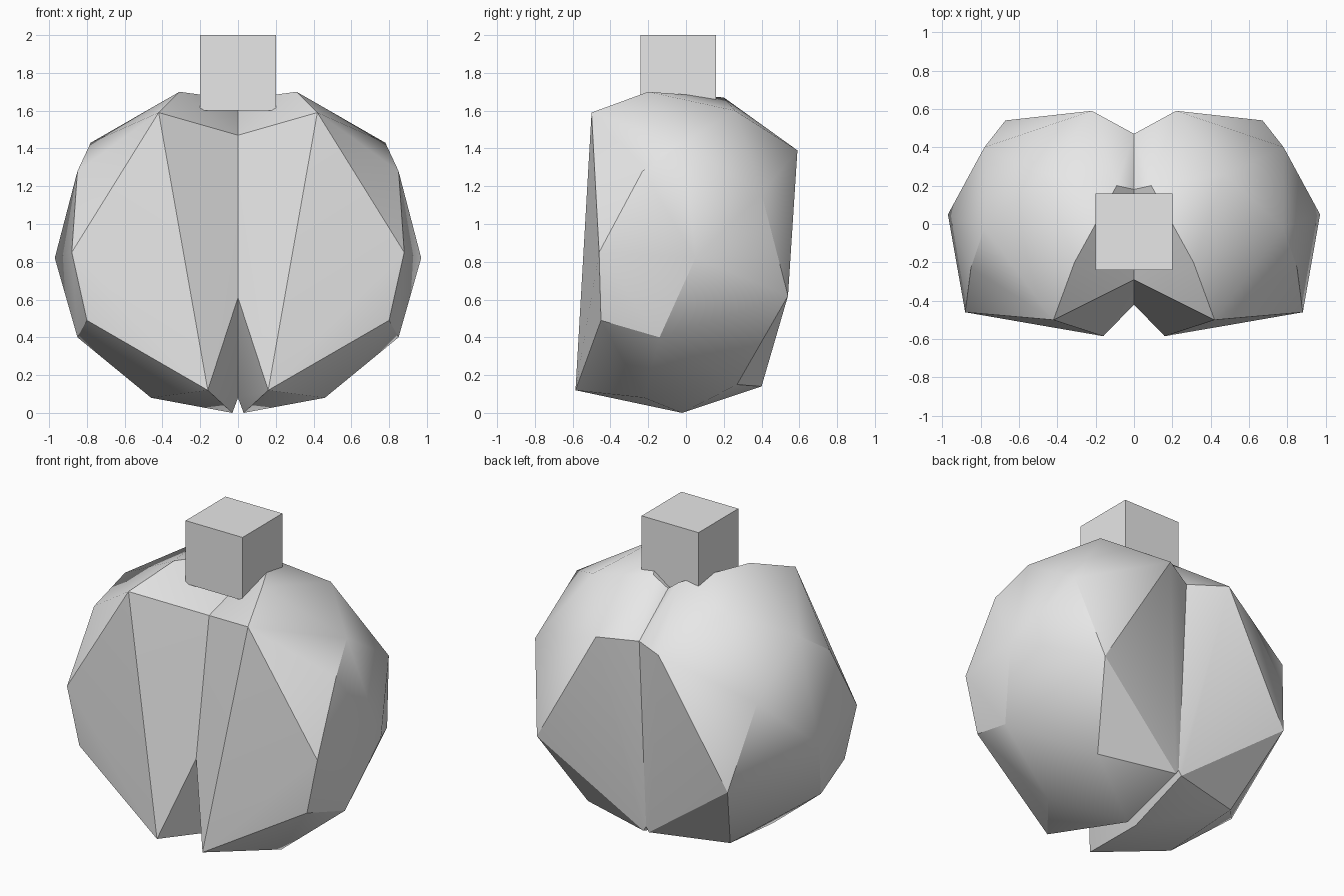
import bpy, bmesh
from mathutils import Vector

old = bpy.data.objects.get("Cube")
if old:
    bpy.data.objects.remove(old, do_unlink=True)

# One plain grey for everything
grey = bpy.data.materials.new("plain_grey")
grey.use_nodes = True
colour = (0.8, 0.8, 0.8, 1)
grey.diffuse_color = colour
grey.node_tree.nodes["Principled BSDF"].inputs["Base Color"].default_value = colour


def add_object(name, bm):
    mesh = bpy.data.meshes.new(name)
    bmesh.ops.recalc_face_normals(bm, faces=bm.faces)
    bm.to_mesh(mesh)
    bm.free()
    mesh.materials.append(grey)
    obj = bpy.data.objects.new(name, mesh)
    bpy.context.collection.objects.link(obj)
    return obj


# Corner points of the left lobe
front = [(.42, -.50, 1.59), (.16, -.585, .12), (.88, -.46, .85), (.80, -.45, .49)]
side = [(.97, .05, .82), (.85, -.14, .40), (.78, -.02, 1.43), (.85, -.23, 1.28)]
back = [(.67, .54, .62), (.78, .40, 1.16), (.22, .59, 1.39)]
top = [(.47, .26, 1.60), (.09, .20, 1.67), (.31, -.20, 1.70)]
bottom = [(.46, -.22, .08), (.03, -.02, 0), (.50, .27, .15), (.02, .40, .14)]
# Groove where the two lobes meet
groove = [(0, -.29, 1.47), (0, -.42, .61), (0, -.02, .08), (0, .40, .17),
          (0, .47, 1.375), (0, .18, 1.60)]

# Faceted lobe, opened along the centre plane and mirrored
bm = bmesh.new()
for p in front + side + back + top + bottom + groove:
    bm.verts.new(p)
bmesh.ops.convex_hull(bm, input=bm.verts[:])
inner = [f for f in bm.faces if all(abs(v.co.x) < .001 for v in f.verts)]
bmesh.ops.delete(bm, geom=inner, context='FACES')
loose = [v for v in bm.verts if not v.link_faces]
bmesh.ops.delete(bm, geom=loose, context='VERTS')
half = bm.verts[:] + bm.edges[:] + bm.faces[:]
bmesh.ops.mirror(bm, geom=half, axis='X', merge_dist=.001)
bmesh.ops.remove_doubles(bm, verts=bm.verts[:], dist=.001)
body = add_object("lobed_body", bm)

bpy.ops.object.select_all(action='DESELECT')
body.select_set(True)
bpy.context.view_layer.objects.active = body
bpy.ops.object.shade_smooth_by_angle()

# Square stem block on top
bm = bmesh.new()
bmesh.ops.create_cube(bm, size=.4)
bmesh.ops.translate(bm, verts=bm.verts[:], vec=Vector((0, -.04, 1.8)))
add_object("stem_block", bm)
